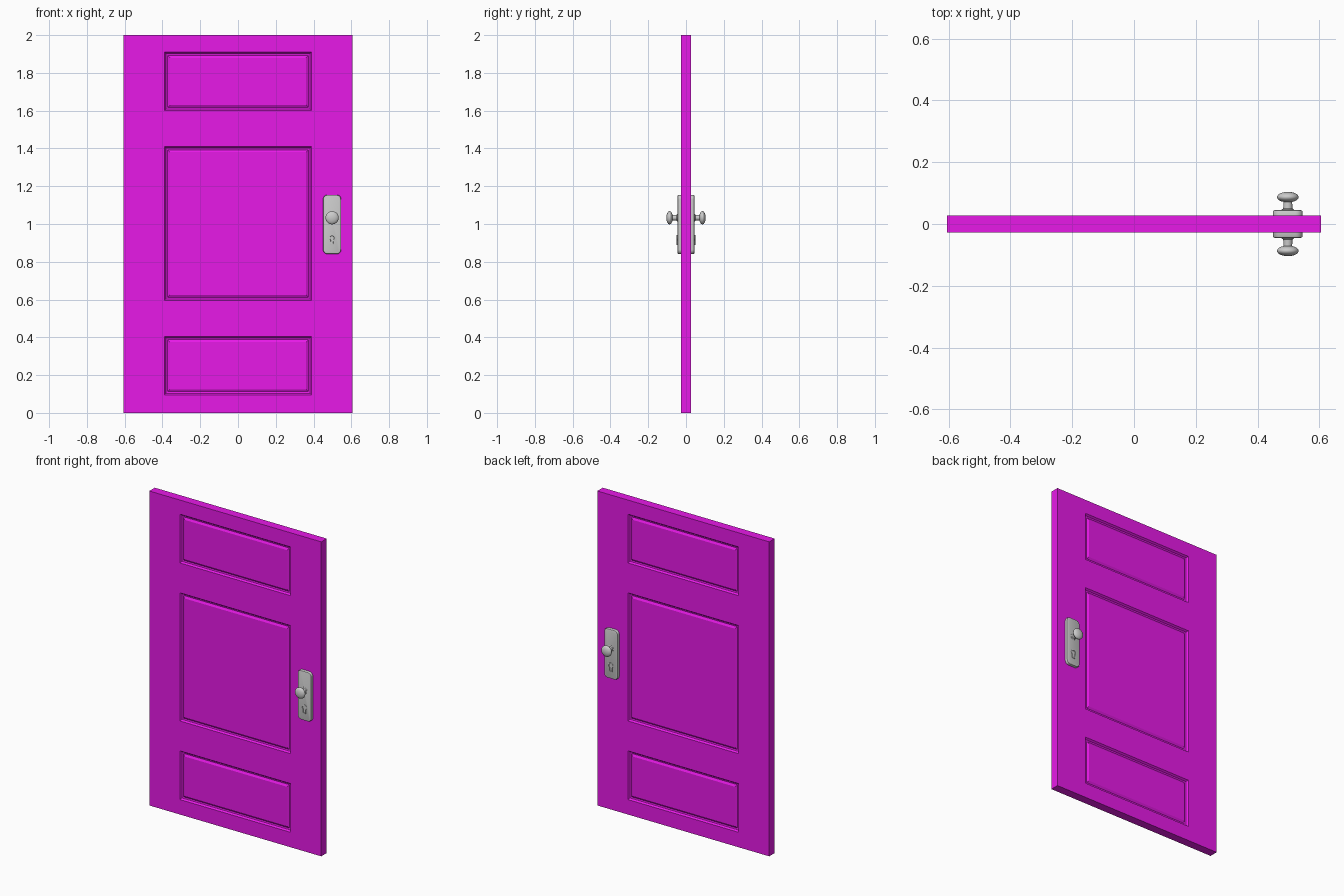
import bpy, bmesh
from math import sin, cos, pi, radians

if "Cube" in bpy.data.objects:
    bpy.data.objects.remove(bpy.data.objects["Cube"])

T = 0.0275      # half thickness of the door
HX = 0.498      # handle centre line


def finish(name, bm, mat=None, smooth=False):
    bmesh.ops.remove_doubles(bm, verts=bm.verts, dist=1e-5)
    bmesh.ops.recalc_face_normals(bm, faces=bm.faces)
    me = bpy.data.meshes.new(name)
    bm.to_mesh(me)
    bm.free()
    if smooth:
        me.polygons.foreach_set("use_smooth", [True] * len(me.polygons))
        me.set_sharp_from_angle(angle=radians(35))
    if mat:
        me.materials.append(mat)
    ob = bpy.data.objects.new(name, me)
    bpy.context.collection.objects.link(ob)
    return ob


def loft(name, rings):
    """Skin a list of equal-length point loops and cap both ends."""
    bm = bmesh.new()
    loops = [[bm.verts.new(p) for p in r] for r in rings]
    n = len(loops[0])
    for a, b in zip(loops, loops[1:]):
        for i in range(n):
            j = (i + 1) % n
            bm.faces.new((a[i], a[j], b[j], b[i]))
    bm.faces.new(loops[0])
    bm.faces.new(loops[-1])
    return finish(name, bm, smooth=True)


def circle(r, y, z, n=32):
    return [(HX + r * cos(2 * pi * i / n), y, z + r * sin(2 * pi * i / n)) for i in range(n)]


def round_rect(inset, y, w=0.048, h=0.157, r=0.024, zc=0.9975):
    pts = []
    for k, (sx, sz) in enumerate(((1, 1), (-1, 1), (-1, -1), (1, -1))):
        for i in range(7):
            a = (k + i / 6) * pi / 2
            q = r - inset
            pts.append((HX + sx * (w - r) + q * cos(a), y, zc + sz * (h - r) + q * sin(a)))
    return pts


def keyhole(inset, y, r=0.017, w=0.011, bottom=0.888, zc=0.926):
    r, w, bottom = r - inset, w - inset, bottom + inset
    pts = [(HX + r * cos(radians(-50 + 280 * i / 20)), y,
            zc + r * sin(radians(-50 + 280 * i / 20))) for i in range(21)]
    return pts + [(HX - w, y, bottom), (HX + w, y, bottom)]


# Door leaf with three recessed raised panels on both sides
paint = bpy.data.materials.new("magenta_paint")
paint.diffuse_color = (0.8, 0.01, 0.8, 1)
paint.use_nodes = True
paint.node_tree.nodes["Principled BSDF"].inputs["Base Color"].default_value = paint.diffuse_color
xs = [-0.605, -0.39, 0.39, 0.605]
zs = [0, 0.095, 0.405, 0.595, 1.41, 1.6, 1.91, 2]
moulding = [(0, 0), (0.008, 0.011), (0.017, 0.013), (0.030, 0.005)]   # inset, depth

bm = bmesh.new()
for s in (-1, 1):
    for i in range(3):
        for j in range(7):
            panel = i == 1 and j % 2 == 1
            rings = []
            for d, depth in (moulding if panel else moulding[:1]):
                x0, x1, z0, z1 = xs[i] + d, xs[i + 1] - d, zs[j] + d, zs[j + 1] - d
                y = s * (T - depth)
                rings.append([bm.verts.new((x, y, z)) for x, z in
                              ((x0, z0), (x1, z0), (x1, z1), (x0, z1))])
            for a, b in zip(rings, rings[1:]):
                for k in range(4):
                    m = (k + 1) % 4
                    bm.faces.new((a[k], a[m], b[m], b[k]))
            bm.faces.new(rings[-1])
bmesh.ops.remove_doubles(bm, verts=bm.verts, dist=1e-5)
bmesh.ops.bridge_loops(bm, edges=[e for e in bm.edges if e.is_boundary])
finish("door_leaf", bm, paint)

# Handle plate, knob and keyhole rim on each side
for side, s in (("front", -1), ("back", 1)):
    loft(side + "_handle_plate", [round_rect(d, s * y) for d, y in
         ((0, T - 0.004), (0, 0.040), (0.002, 0.0435), (0.006, 0.045))])
    knob = [(0.020, 0.044), (0.020, 0.047), (0.015, 0.050), (0.014, 0.072)]
    knob += [(0.035 * sin(a), 0.087 - 0.017 * cos(a))
             for a in (radians(30 + 148 * i / 14) for i in range(15))]
    loft(side + "_knob", [circle(r, s * y, 1.033) for r, y in knob])
    loft(side + "_keyhole_rim", [keyhole(d, s * y) for d, y in
         ((0, 0.044), (0, 0.048), (0.002, 0.049), (0.005, 0.049), (0.006, 0.0455))])
